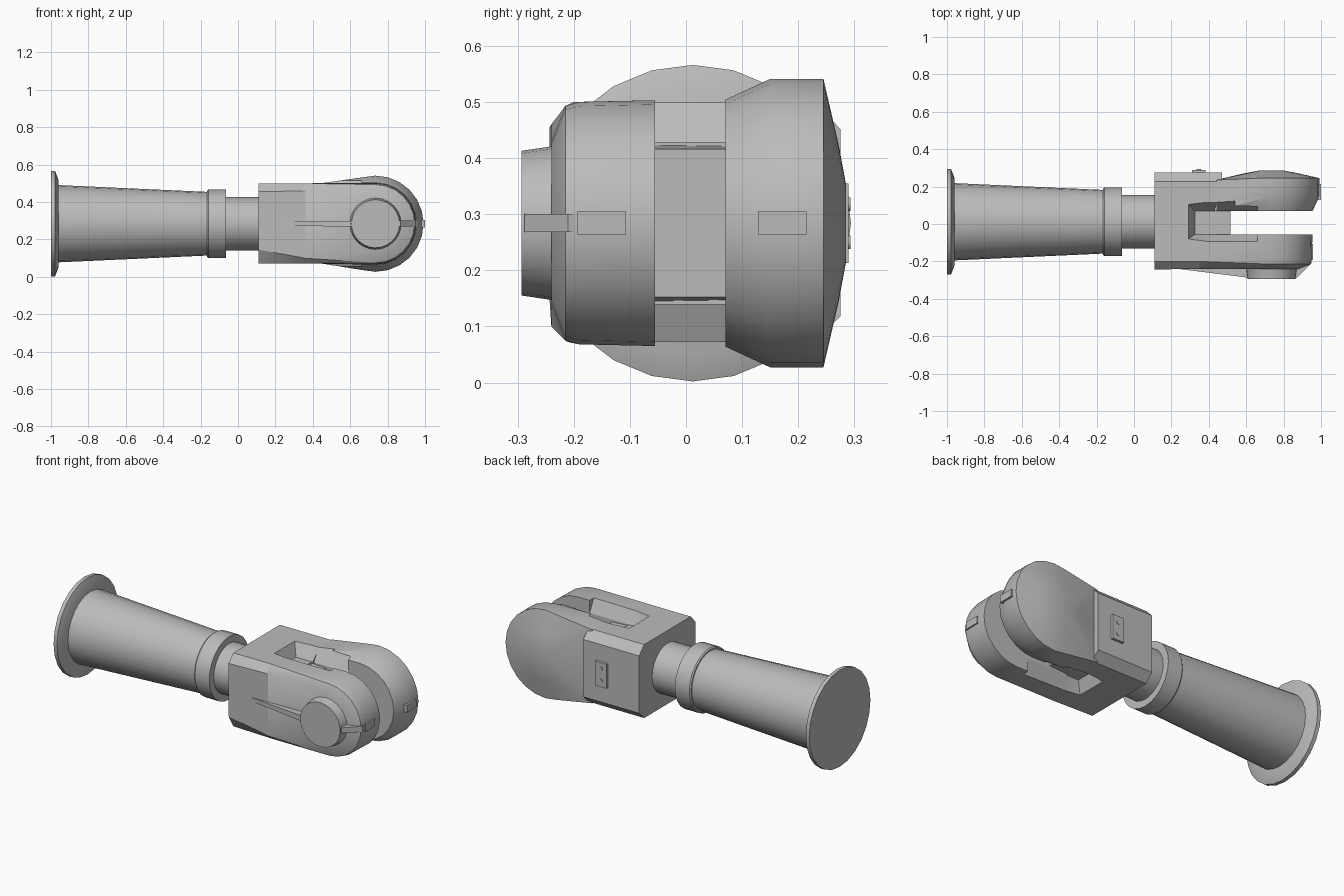
import bpy, bmesh, math
from mathutils import Vector

cube = bpy.data.objects.get("Cube")
if cube:
    bpy.data.objects.remove(cube)

grey = bpy.data.materials.new("plain_grey")
grey.use_nodes = True
COLOUR = (0.5, 0.5, 0.5, 1)
grey.diffuse_color = COLOUR
grey.node_tree.nodes["Principled BSDF"].inputs["Base Color"].default_value = COLOUR

AX_Y, AX_Z = 0.012, 0.284      # arm axis
HINGE_X = 0.735                # hinge axis
SEG = 24


def finish(name, bm):
    bmesh.ops.recalc_face_normals(bm, faces=bm.faces)
    mesh = bpy.data.meshes.new(name)
    bm.to_mesh(mesh)
    bm.free()
    obj = bpy.data.objects.new(name, mesh)
    bpy.context.collection.objects.link(obj)
    mesh.materials.append(grey)
    return obj


def smooth(obj):
    bpy.ops.object.select_all(action='DESELECT')
    obj.select_set(True)
    bpy.context.view_layer.objects.active = obj
    bpy.ops.object.shade_smooth_by_angle(angle=math.radians(25))


def hull(name, points):
    bm = bmesh.new()
    for p in points:
        bm.verts.new(p)
    out = bmesh.ops.convex_hull(bm, input=bm.verts)
    junk = [v for v in set(out["geom_interior"] + out["geom_unused"])
            if isinstance(v, bmesh.types.BMVert)]
    bmesh.ops.delete(bm, geom=junk, context='VERTS')
    bmesh.ops.dissolve_limit(bm, angle_limit=0.01, verts=bm.verts, edges=bm.edges)
    return finish(name, bm)


def lathe(name, profile, place):
    """Rings of (position, radius), capped at both ends."""
    bm = bmesh.new()
    rings = [[bm.verts.new(p) for p in ring(pos, r, place)] for pos, r in profile]
    for a, b in zip(rings, rings[1:]):
        for i in range(SEG):
            j = (i + 1) % SEG
            bm.faces.new((a[i], a[j], b[j], b[i]))
    bm.faces.new(rings[0])
    bm.faces.new(rings[-1])
    obj = finish(name, bm)
    smooth(obj)
    return obj


def ring(pos, r, place):
    turns = [math.tau * i / SEG for i in range(SEG)]
    return [place(pos, r * math.cos(t), r * math.sin(t)) for t in turns]


def along_arm(pos, u, v):
    return Vector((pos, AX_Y + u, AX_Z + v))


def along_hinge(pos, u, v):
    return Vector((HINGE_X + u, pos, AX_Z + v))


def hinge_rings(profile):
    return [p for pos, r in profile for p in ring(pos, r, along_hinge)]


def box(name, x, y, z):
    return hull(name, [(a, b, c) for a in x for b in y for c in z])


def section(x, pairs):
    return [(x, y, z) for y, z in pairs]


# Tapered arm, collar and shaft
lathe("end_flange", [(-1, 0.282), (-0.978, 0.282), (-0.96, 0.235)], along_arm)
lathe("tapered_arm", [(-0.97, 0.207), (-0.16, 0.17)], along_arm)
lathe("collar", [(-0.165, 0.178), (-0.158, 0.184), (-0.065, 0.184)], along_arm)
lathe("shaft", [(-0.08, 0.143), (0.13, 0.143)], along_arm)

# Fork block with chamfered long edges
front_edge = [(-0.2, 0.5), (-0.243, 0.455), (-0.243, 0.145), (-0.2, 0.072)]
front_mid = [(-0.2, 0.5), (-0.24, 0.46), (-0.24, 0.1), (-0.21, 0.072)]
back_edge = [(0.228, 0.5), (0.275, 0.452), (0.275, 0.118), (0.228, 0.072)]
block = hull("fork_block", section(0.11, front_edge + back_edge)
             + section(0.36, front_mid) + section(0.47, back_edge))

# Front fork arm
inner_front = [(-0.055, 0.5), (-0.055, 0.072)]
front_arm = hull("front_fork_arm", section(0.35, inner_front + front_mid) + hinge_rings(
    [(-0.055, 0.219), (-0.19, 0.216), (-0.215, 0.209), (-0.24, 0.145)]))

# Back fork arm with shallow domed cover
back_root = [(0.07, 0.5), (0.07, 0.072), (0.235, 0.5), (0.235, 0.072)]
back_arm = hull("back_fork_arm", section(0.44, back_root) + hinge_rings(
    [(0.07, 0.22), (0.15, 0.257), (0.245, 0.257), (0.272, 0.14), (0.285, 0.07)]))

# Flared slot openings above and below the web
for side in (1, -1):
    deep, high = AX_Z + 0.145 * side, AX_Z + 0.23 * side
    floor = [(x, y, deep) for x in (0.325, 0.66) for y in (-0.055, 0.07)]
    mouth = [(0.285, -0.085, high), (0.285, 0.112, high), (0.4, -0.1, high),
             (0.4, 0.125, high), (0.66, -0.1, high), (0.66, 0.12, high)]
    cutter = hull("slot_cutter", floor + mouth)
    cutter.hide_render = True
    for target in (block, front_arm, back_arm):
        mod = target.modifiers.new("slot", 'BOOLEAN')
        mod.operation = 'DIFFERENCE'
        mod.solver = 'EXACT'
        mod.object = cutter
        bpy.context.view_layer.objects.active = target
        bpy.ops.object.select_all(action='DESELECT')
        target.select_set(True)
        bpy.ops.object.modifier_apply(modifier=mod.name)
    bpy.data.objects.remove(cutter)
for part in (block, front_arm, back_arm):
    smooth(part)

# Web between the arms
hull("fork_web", [(x, y, AX_Z + s * h) for x, h in ((0.3, 0.145), (0.515, 0.132))
                  for y in (-0.06, 0.075) for s in (1, -1)])

# Hinge cap and its thin ribs
lathe("hinge_cap", [(-0.23, 0.14), (-0.245, 0.136), (-0.293, 0.129)], along_hinge)
rib_z = (AX_Z - 0.016, AX_Z + 0.016)
hull("long_rib", [(x, y, AX_Z + s * w) for x, y, w in
                  ((0.22, -0.238, 0.01), (0.62, -0.288, 0.016), (0.62, -0.22, 0.016))
                  for s in (1, -1)])
hull("short_rib", [(x, y, z) for x, y in
                   ((0.85, -0.288), (0.87, -0.288), (0.95, -0.21), (0.85, -0.19), (0.945, -0.19))
                   for z in rib_z])

# Small end plates on the arm rims
box("front_end_plate", (0.93, 0.958), (-0.193, -0.107), (0.264, 0.305))
box("back_end_plate", (0.97, 1.0), (0.128, 0.215), (0.264, 0.305))

# Bolted plate on the back
box("back_plate", (0.31, 0.383), (0.26, 0.29), (0.213, 0.355))
for z in (0.25, 0.318):
    lathe("back_plate_bolt", [(0.28, 0.012), (0.293, 0.012)],
          lambda pos, u, v, z=z: Vector((0.347 + u, pos, z + v)))
